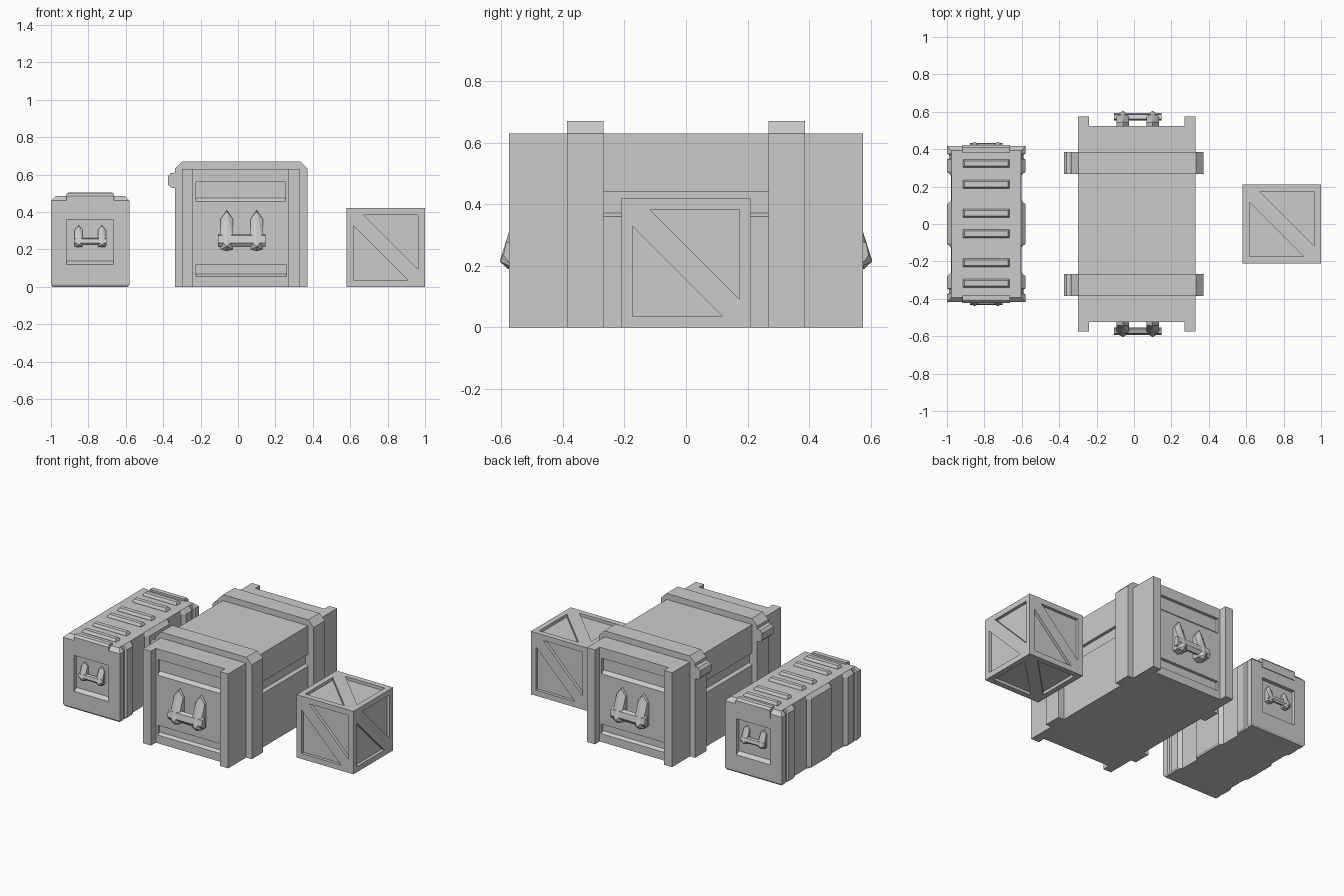
import bpy, bmesh
from mathutils import Vector

if "Cube" in bpy.data.objects:
    bpy.data.objects.remove(bpy.data.objects["Cube"])


def finish(name, bm):
    bmesh.ops.remove_doubles(bm, verts=bm.verts, dist=1e-5)
    bmesh.ops.recalc_face_normals(bm, faces=bm.faces)
    me = bpy.data.meshes.new(name)
    bm.to_mesh(me)
    bm.free()
    ob = bpy.data.objects.new(name, me)
    bpy.context.collection.objects.link(ob)
    return ob


def loft(name, rings):
    """Closed solid through rings with equal point counts."""
    bm = bmesh.new()
    vs = [[bm.verts.new(p) for p in r] for r in rings]
    n = len(vs[0])
    for a, b in zip(vs, vs[1:]):
        for i in range(n):
            j = (i + 1) % n
            bm.faces.new((a[i], a[j], b[j], b[i]))
    bm.faces.new(vs[0][::-1])
    bm.faces.new(vs[-1])
    return finish(name, bm)


def prism(name, axis, pts, a, b):
    """Polygon extruded along an axis from a to b."""
    put = {'x': lambda p, t: (t, p[0], p[1]),
           'y': lambda p, t: (p[0], t, p[1]),
           'z': lambda p, t: (p[0], p[1], t)}[axis]
    return loft(name, [[put(p, t) for p in pts] for t in (a, b)])


def box(name, x0, x1, y0, y1, z0, z1):
    return prism(name, 'z', [(x0, y0), (x1, y0), (x1, y1), (x0, y1)], z0, z1)


def hull(name, pts):
    bm = bmesh.new()
    for p in pts:
        bm.verts.new(p)
    r = bmesh.ops.convex_hull(bm, input=bm.verts)
    junk = [g for g in r['geom_interior'] + r['geom_unused'] if isinstance(g, bmesh.types.BMVert)]
    bmesh.ops.delete(bm, geom=list(set(junk)), context='VERTS')
    return finish(name, bm)


def cut(ob, cutter):
    m = ob.modifiers.new('cut', 'BOOLEAN')
    m.operation, m.solver, m.object = 'DIFFERENCE', 'EXACT', cutter
    bpy.context.view_layer.objects.active = ob
    bpy.ops.object.modifier_apply(modifier=m.name)
    bpy.data.objects.remove(cutter)


def recess(wall, depth, zlow, zfloor, ztop, s, c=0):
    """Recess cross-section with a sloped sill; s picks the side."""
    return [(c + s * (wall + .01), zlow - .004), (c + s * wall, zlow),
            (c + s * (wall - depth), zfloor), (c + s * (wall - depth), ztop),
            (c + s * (wall + .01), ztop)]


def handle(name, s, cx, wall, out, zb, zt, gap, w, half):
    h = zt - zb
    # two tapered arms
    for k in (-1, 1):
        x = cx + k * gap
        d = out - wall
        pts = [(0, 0, 1), (0, .25, .98), (0, 1, .11), (0, .68, 0), (0, 0, 0)]
        for e in (-1, 1):
            pts += [(e, 0, .78), (e, .2, .78), (e, .75, .28), (e, .6, .04), (e, 0, .06)]
        hull(name + '_arm', [(x + u * w, s * (wall + v * d), zb + t * h) for u, v, t in pts])
    # cross grip
    prism(name + '_grip', 'x', [(s * (wall + v * (out - wall)), zb + t * h) for v, t in
          ((.35, .14), (.65, .10), (.85, .2), (.75, .38), (.45, .42))], cx - half, cx + half)


# ---- large centre crate ----
body = box('large_crate_body', -.30, .33, -.525, .525, 0, .63)
for s in (-1, 1):
    # end panel recesses and long side groove
    cut(body, prism('c', 'x', recess(.525, .02, .455, .475, .56, s), -.225, .255))
    cut(body, prism('c', 'x', recess(.525, .02, .055, .067, .12, s), -.225, .26))
    cut(body, prism('c', 'y', recess(.315, .02, .36, .372, .44, s, .015), -.28, .28))
    # corner posts
    for x in (-.30, .27):
        box('corner_post', x, x + .06, min(s * .52, s * .575), max(s * .52, s * .575), 0, .63)
    # chamfered strap with latch bump on the left
    prism('strap', 'y', [(-.338, 0), (.372, 0), (.372, .63), (.332, .67), (-.298, .67),
                         (-.338, .63), (-.338, .61), (-.36, .607), (-.375, .59),
                         (-.375, .545), (-.36, .53), (-.338, .527)],
          s * .327 - .059, s * .327 + .059)
    handle('large_handle', s, .02, .525, .605, .19, .41, .08, .033, .127)

# ---- long ribbed case on the left ----
CX, HX, HY = -.79, .21, .417
q = [(.21, -.417), (.21, -.375), (.198, -.37), (.198, -.35), (.21, -.345), (.21, -.28),
     (.188, -.26), (.188, -.125), (.21, -.105)]
side = q + [(x, -y) for x, y in reversed(q)]
outline = side + [(-x, -y) for x, y in side]


def ring(inset, z):
    mx, my = HX - inset, HY - inset
    return [(CX + max(-mx, min(mx, x)), max(-my, min(my, y)), z) for x, y in outline]


case = loft('case_body', [ring(.008, 0), ring(0, .013), ring(0, .46), ring(.025, .485)])
for s in (-1, 1):
    cut(case, prism('c', 'x', recess(HY, .025, .12, .137, .36, s), -.918, -.665))
    handle('case_handle', s, CX, HY - .026, .44, .21, .33, .062, .021, .088)
    # folded lid tab
    prism('lid_tab', 'x', [(s * .38, .43), (s * .422, .43), (s * .422, .485),
                           (s * .41, .498), (s * .38, .498)], -.917, -.663)
# raised ribs on the lid
for g in (-.265, 0, .265):
    for d in (-.055, .055):
        y = g + d + .003
        hull('lid_rib', [(CX + i * a, y + j * b, z) for i in (-1, 1) for j in (-1, 1)
                         for a, b, z in ((.125, .022, .48), (.125, .022, .49), (.117, .014, .505))])

# ---- small framed crate on the right ----
C, H, W = Vector((.79, 0, .21)), .21, .037
X, Y, Z = Vector((1, 0, 0)), Vector((0, 1, 0)), Vector((0, 0, 1))
I = H - W
box('small_crate_core', C.x - .19, C.x + .19, -.19, .19, .02, .40)
brace = [(-I, I), (-I, I - .055), (I - .055, -I), (I, -I), (I, -I + .055), (-I + .055, I)]
for u, v in ((X, Z), (Y, Z), (-X, Z), (-Y, Z), (X, Y), (X, -Y)):
    n = u.cross(v)
    loft('diagonal_brace', [[C + u * a + v * b + n * d for a, b in brace] for d in (H - .025, H)])
# twelve edge beams
for a in (-1, 1):
    for b in (-1, 1):
        def span(s, c):
            return sorted((c + s * I, c + s * H))
        box('edge_beam_x', C.x - H, C.x + H, *span(a, 0), *span(b, C.z))
        box('edge_beam_y', *span(a, C.x), -H, H, *span(b, C.z))
        box('edge_beam_z', *span(a, C.x), *span(b, 0), 0, 2 * H)
